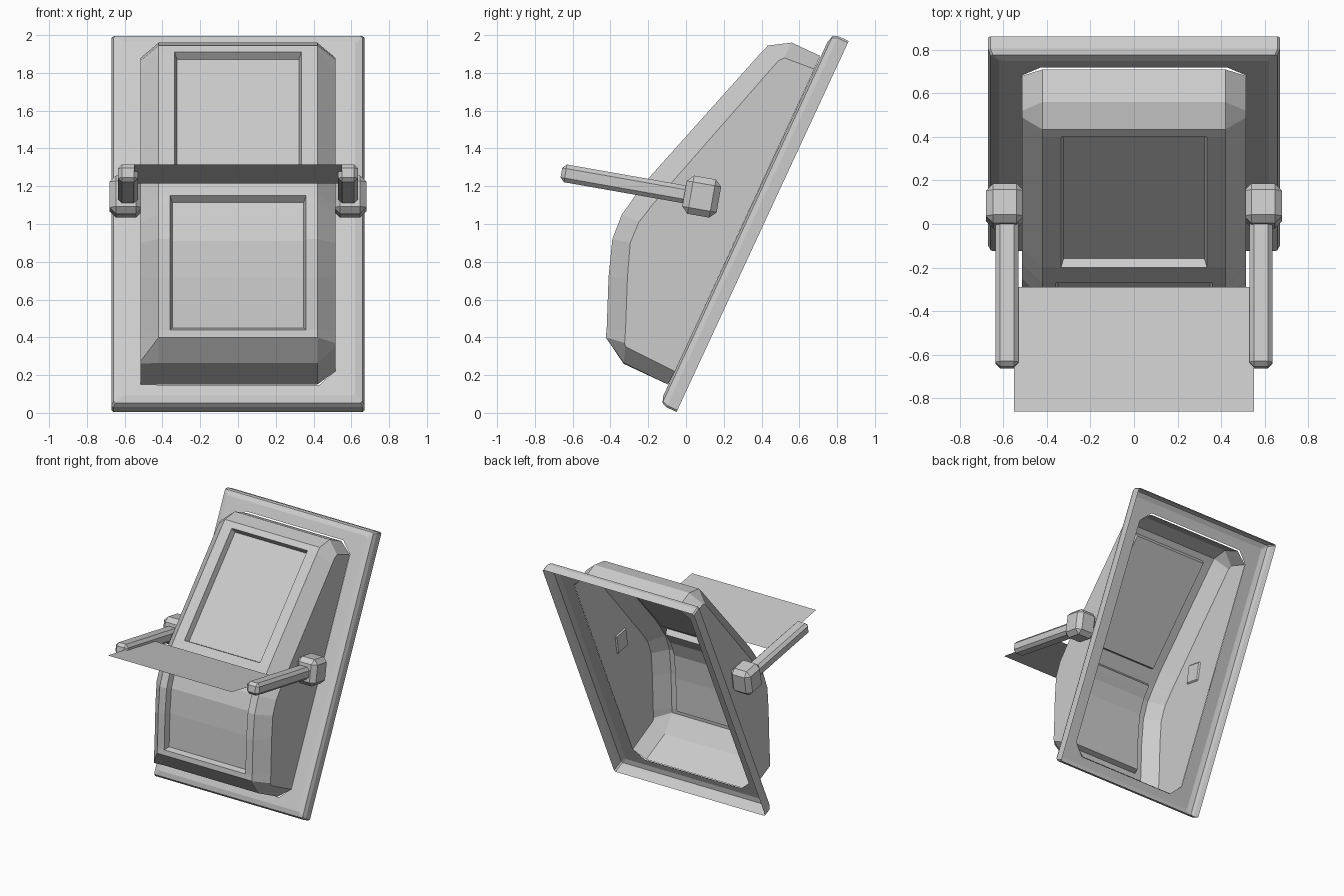
import bpy, bmesh, math
from mathutils import Vector, Matrix

cube = bpy.data.objects.get("Cube")
if cube:
    bpy.data.objects.remove(cube, do_unlink=True)

grey = bpy.data.materials.new("light_grey")
grey.use_nodes = True
COLOUR = (0.6, 0.6, 0.6, 1)
grey.diffuse_color = COLOUR
grey.node_tree.nodes["Principled BSDF"].inputs["Base Color"].default_value = COLOUR


def finish(name, bm):
    mesh = bpy.data.meshes.new(name)
    bm.to_mesh(mesh)
    bm.free()
    mesh.materials.append(grey)
    obj = bpy.data.objects.new(name, mesh)
    bpy.context.collection.objects.link(obj)
    return obj


# Leaning frame: rolled sheet rim running in to the shell outline
UP = Vector((0, 0.421, 0.907))
OUT = Vector((0, -0.907, 0.421))
BASE = Vector((0, -0.05, 0.005))
LENGTH = 2.165


def rim_loop(bm, half, low, high, cut, n):
    """Rectangle with cut corners, n in front of the leaning back plane."""
    pts = [(half - cut, low), (half, low + cut), (half, high - cut), (half - cut, high),
           (cut - half, high), (-half, high - cut), (-half, low + cut), (cut - half, low)]
    return [bm.verts.new(BASE + Vector((x, 0, 0)) + UP * s + OUT * n) for x, s in pts]


bm = bmesh.new()
loops = [rim_loop(bm, 0.67 - inset, inset, LENGTH - inset, 0.01, n)
         for inset, n in ((0, 0), (0, 0.06), (0.012, 0.088), (0.05, 0.1))]
loops.append(rim_loop(bm, 0.515, 0.11, 2.04, 0.085, 0.1))
for a, b in zip(loops, loops[1:]):
    for i in range(8):
        j = (i + 1) % 8
        bm.faces.new((a[i], a[j], b[j], b[i]))
finish("frame", bm)

# Shell: side profile (y, z) and the narrower profile of its side walls
front = [(-.095, .15), (-.33, .265), (-.425, .40), (-.42, .44), (-.41, .72), (-.39, .92),
         (-.34, 1.05), (-.30, 1.105), (-.27, 1.15), (-.20, 1.24), (.40, 1.91),
         (.434, 1.945), (.56, 1.96), (.71, 1.89)]
side = [(-.06, .22), (-.32, .35), (-.325, .37), (-.32, .44), (-.31, .72), (-.295, .90),
        (-.25, 1.01), (-.21, 1.06), (-.18, 1.10), (-.11, 1.18), (.45, 1.82),
        (.49, 1.865), (.52, 1.88), (.68, 1.82)]
square_side = [(-.095, .15), (-.33, .26), (-.33, .275)] + side[3:]

bm = bmesh.new()
rows = []
for i, (p, q, r) in enumerate(zip(front, side, square_side)):
    w = 0.36 if i < 9 else 0.335
    row = [(-.515, r), (-.42, p), (-w, p), (w, p), (.42, p), (.515, q)]
    rows.append([bm.verts.new((x, *yz)) for x, yz in row])
panels = {"lower": [], "upper": []}
for i, (a, b) in enumerate(zip(rows, rows[1:])):
    for c in range(5):
        face = bm.faces.new((a[c], a[c + 1], b[c + 1], b[c]))
        if c == 2 and 3 <= i < 8:
            panels["lower"].append(face)
        if c == 2 and i == 9:
            panels["upper"].append(face)
bm.faces.new([row[0] for row in rows])
bm.faces.new([row[5] for row in reversed(rows)])
bm.normal_update()
# Recessed front panels
for faces in panels.values():
    bmesh.ops.inset_region(bm, faces=faces, thickness=0.012, depth=-0.045,
                           use_even_offset=True)
finish("shell", bm)

# Pivot blocks and arms on both sides
TILT = Matrix.Rotation(math.radians(-10), 4, 'X')


def bevelled_box(name, centre, size, bevel):
    bm = bmesh.new()
    bmesh.ops.create_cube(bm, size=1)
    bmesh.ops.scale(bm, vec=size, verts=bm.verts)
    bmesh.ops.bevel(bm, geom=bm.edges[:], offset=bevel, segments=1, affect='EDGES')
    bmesh.ops.transform(bm, matrix=Matrix.Translation(centre) @ TILT, verts=bm.verts)
    return finish(name, bm)


for label, s in (("left", 1), ("right", -1)):
    bevelled_box(label + "_pivot", (s * 0.593, 0.083, 1.145), (0.175, 0.185, 0.205), 0.034)
    bevelled_box(label + "_arm", (s * 0.583, -0.32, 1.212), (0.107, 0.69, 0.095), 0.022)

# Thin tray sheet between the arms
bm = bmesh.new()
bm.faces.new([bm.verts.new(v) for v in ((-.55, -.862, 1.315), (.55, -.862, 1.315),
                                        (.55, -.29, 1.215), (-.55, -.29, 1.215))])
finish("tray", bm)
